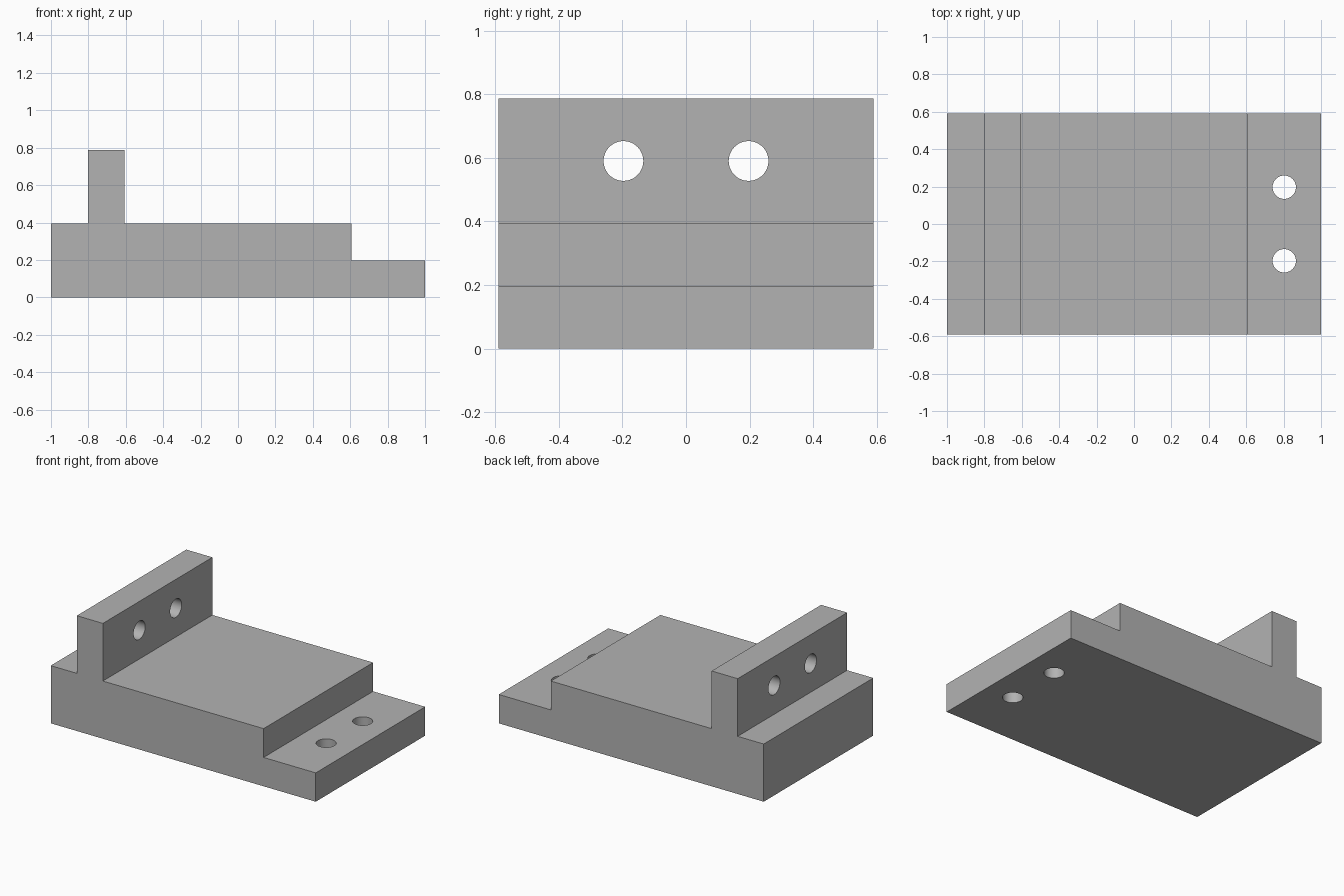
import bpy
import bmesh
import math

if "Cube" in bpy.data.objects:
    bpy.data.objects.remove(bpy.data.objects["Cube"])

U = 0.1967          # base module: step height, wall thickness, hole spacing
HALF_W = 3 * U      # half depth along y
HOLE_R = 0.0625

grey = bpy.data.materials.new("plain grey")
grey.diffuse_color = (0.45, 0.45, 0.45, 1)
grey.use_nodes = True
grey.node_tree.nodes["Principled BSDF"].inputs["Base Color"].default_value = grey.diffuse_color

# Bracket body: stepped side profile extruded along y
profile = [(-1, 0), (1, 0), (1, U), (1 - 2 * U, U), (1 - 2 * U, 2 * U),
           (-1 + 2 * U, 2 * U), (-1 + 2 * U, 4 * U), (-1 + U, 4 * U),
           (-1 + U, 2 * U), (-1, 2 * U)]
bm = bmesh.new()
face = bm.faces.new([bm.verts.new((x, -HALF_W, z)) for x, z in profile])
ext = bmesh.ops.extrude_face_region(bm, geom=[face])
bmesh.ops.translate(bm, vec=(0, 2 * HALF_W, 0),
                    verts=[g for g in ext["geom"] if isinstance(g, bmesh.types.BMVert)])
bmesh.ops.recalc_face_normals(bm, faces=bm.faces)
mesh = bpy.data.meshes.new("bracket_body")
bm.to_mesh(mesh)
bm.free()
body = bpy.data.objects.new("bracket_body", mesh)
bpy.context.collection.objects.link(body)
mesh.materials.append(grey)


def drill(name, location, rotation):
    """Subtract a round hole from the body."""
    bpy.ops.mesh.primitive_cylinder_add(vertices=48, radius=HOLE_R, depth=2 * U,
                                        location=location, rotation=rotation)
    cutter = bpy.context.object
    cutter.name = name
    cutter.data.materials.append(grey)
    cutter.hide_render = True
    bpy.context.view_layer.objects.active = body
    mod = body.modifiers.new(name, 'BOOLEAN')
    mod.operation = 'DIFFERENCE'
    mod.solver = 'EXACT'
    mod.object = cutter
    bpy.ops.object.modifier_apply(modifier=mod.name)
    bpy.data.objects.remove(cutter, do_unlink=True)


# Mirrored pairs of holes in the low step and in the upright wall
for y in (-U, U):
    drill("step_hole", (1 - U, y, U / 2), (0, 0, 0))
    drill("wall_hole", (-1 + 1.5 * U, y, 3 * U), (0, math.pi / 2, 0))

# Smooth hole walls, sharp edges elsewhere
bpy.ops.object.select_all(action='DESELECT')
body.select_set(True)
bpy.context.view_layer.objects.active = body
bpy.ops.object.shade_smooth_by_angle(angle=math.radians(30))
